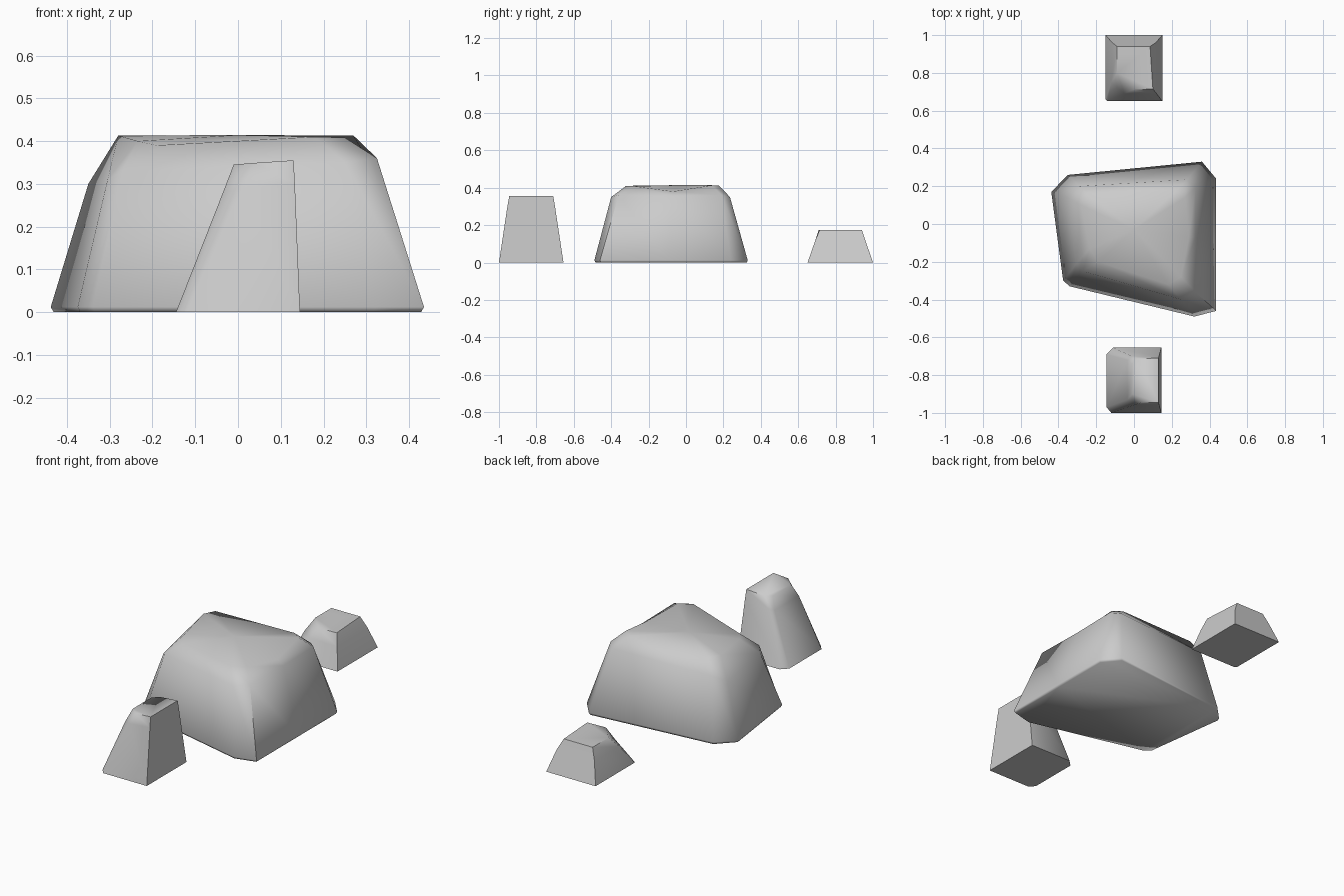
import bpy, bmesh, math


def rock(name, rings, peak=None):
    """Loft rings of (x, y, z) points from floor to crown and cap both ends."""
    bm = bmesh.new()
    loops = [[bm.verts.new(p) for p in ring] for ring in rings]
    n = len(loops[0])
    for lo, hi in zip(loops, loops[1:]):
        for i in range(n):
            j = (i + 1) % n
            bm.faces.new((lo[i], lo[j], hi[j], hi[i]))
    bm.faces.new(loops[0])
    if peak:
        c = bm.verts.new(peak)
        for i in range(n):
            bm.faces.new((loops[-1][i], loops[-1][(i + 1) % n], c))
    else:
        bm.faces.new(loops[-1])
    bmesh.ops.recalc_face_normals(bm, faces=bm.faces)
    me = bpy.data.meshes.new(name)
    bm.to_mesh(me)
    bm.free()
    ob = bpy.data.objects.new(name, me)
    bpy.context.collection.objects.link(ob)
    bpy.ops.object.select_all(action='DESELECT')
    ob.select_set(True)
    bpy.context.view_layer.objects.active = ob
    bpy.ops.object.shade_smooth_by_angle(angle=math.radians(62))
    return ob


# Large boulder: small undercut lip, leaning walls, soft shoulder, dented crown
base = [(-.438, .17), (-.35, .26), (.36, .33), (.435, .24), (.435, -.1),
        (.435, -.46), (.32, -.49), (-.34, -.33), (-.375, -.30)]
shoulder = [(-.35, .14, .30), (-.29, .20, .34), (.28, .235, .35),
            (.325, .19, .36), (.325, -.07, .355), (.325, -.36, .36),
            (.25, -.40, .35), (-.27, -.25, .33), (-.305, -.21, .31)]
crown = [(-.28, .10, .413), (-.25, .16, .413), (.22, .175, .413),
         (.27, .14, .413), (.29, -.07, .38), (.25, -.28, .408),
         (.18, -.32, .41), (-.19, -.20, .39), (-.235, -.13, .40)]
rock("large_boulder", [
    [(x * .985, y * .985, 0) for x, y in base],
    [(x, y, .012) for x, y in base],
    shoulder, crown], peak=(0, -.03, .414))

# Tall front rock: upright right side, strongly sloped left side
rock("tall_front_rock", [
    [(-.145, -.69, 0), (-.11, -.655, 0), (.145, -.655, 0),
     (.145, -1, 0), (-.12, -1, 0), (-.145, -.97, 0)],
    [(-.035, -.72, .28), (-.01, -.70, .29), (.132, -.702, .31),
     (.133, -.955, .30), (.01, -.955, .29), (-.035, -.93, .28)],
    [(-.01, -.74, .345), (.02, -.712, .347), (.13, -.71, .355),
     (.13, -.945, .355), (.04, -.945, .349), (-.01, -.90, .345)]])

# Low back rock: squat block with a clipped front-left corner
rock("low_back_rock", [
    [(-.15, 1, 0), (.15, 1, 0), (.15, .65, 0), (-.14, .65, 0), (-.15, .66, 0)],
    [(-.115, .96, .115), (.115, .96, .115), (.12, .69, .115),
     (-.05, .69, .115), (-.12, .75, .115)],
    [(-.09, .94, .175), (.085, .94, .175), (.10, .715, .175),
     (-.01, .71, .175), (-.09, .80, .175)]])
